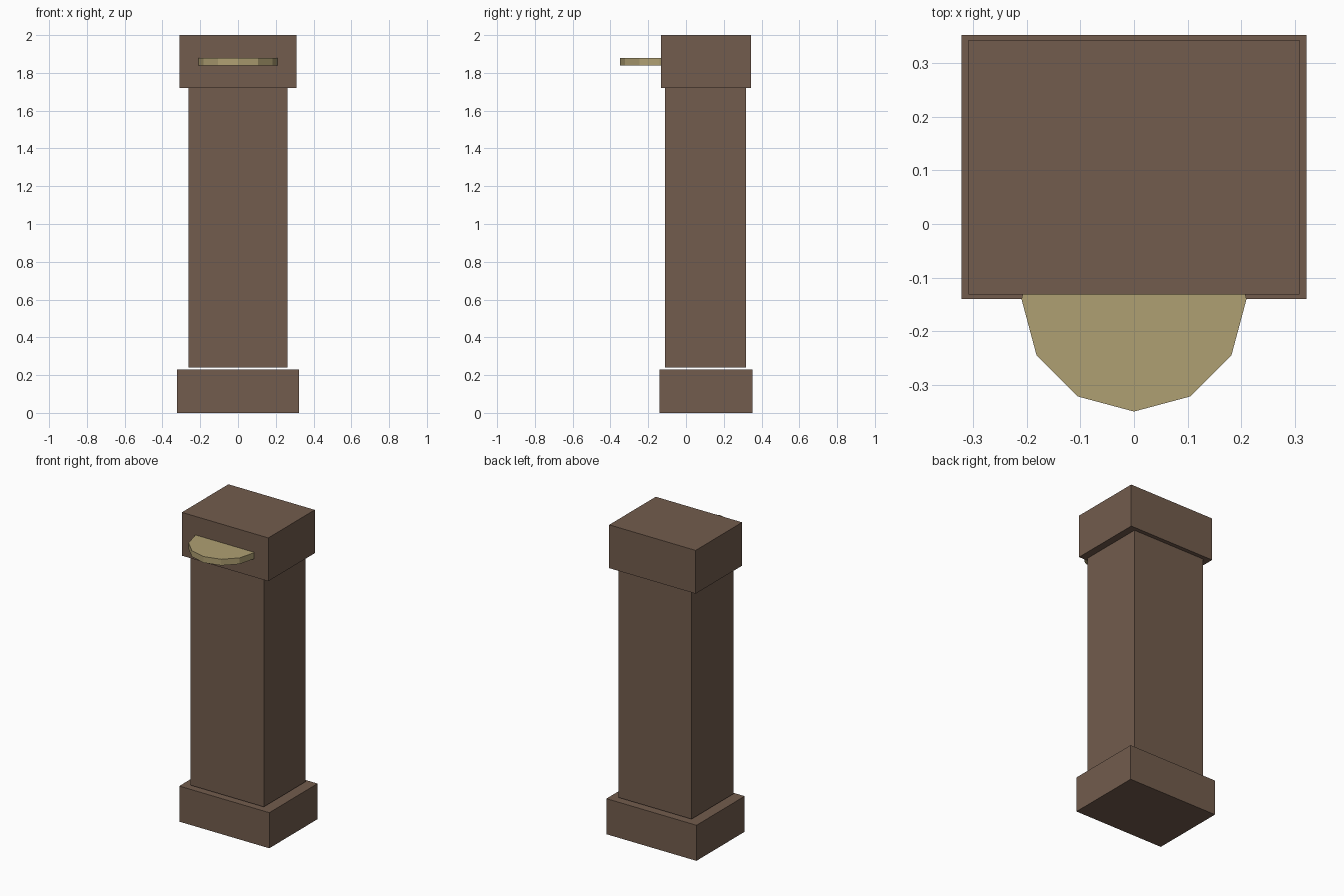
import bpy
import math

if "Cube" in bpy.data.objects:
    bpy.data.objects.remove(bpy.data.objects["Cube"])


def material(name, rgb):
    mat = bpy.data.materials.new(name)
    mat.diffuse_color = (*rgb, 1)
    mat.use_nodes = True
    mat.node_tree.nodes["Principled BSDF"].inputs["Base Color"].default_value = mat.diffuse_color
    return mat


def box(name, half_x, y0, y1, z0, z1, mat):
    bpy.ops.mesh.primitive_cube_add(size=1, location=(0, (y0 + y1) / 2, (z0 + z1) / 2))
    obj = bpy.context.object
    obj.name = name
    obj.scale = (2 * half_x, y1 - y0, z1 - z0)
    bpy.ops.object.transform_apply(location=False, rotation=False, scale=True)
    obj.data.materials.append(mat)
    return obj


brown = material("brown", (0.17, 0.107, 0.074))
tan = material("tan", (0.43, 0.35, 0.17))

# Pillar: plinth, shaft (a small gap above the plinth) and cap
box("plinth", 0.322, -0.14, 0.353, 0.0, 0.23, brown)
box("shaft", 0.262, -0.11, 0.317, 0.24, 1.72, brown)
box("cap", 0.309, -0.132, 0.343, 1.72, 2.0, brown)

# Twelve-sided disc half sunk into the front of the cap
bpy.ops.mesh.primitive_cylinder_add(vertices=12, radius=0.21, depth=0.04,
                                    location=(0, -0.14, 1.86))
disc = bpy.context.object
disc.name = "front_disc"
disc.data.materials.append(tan)
